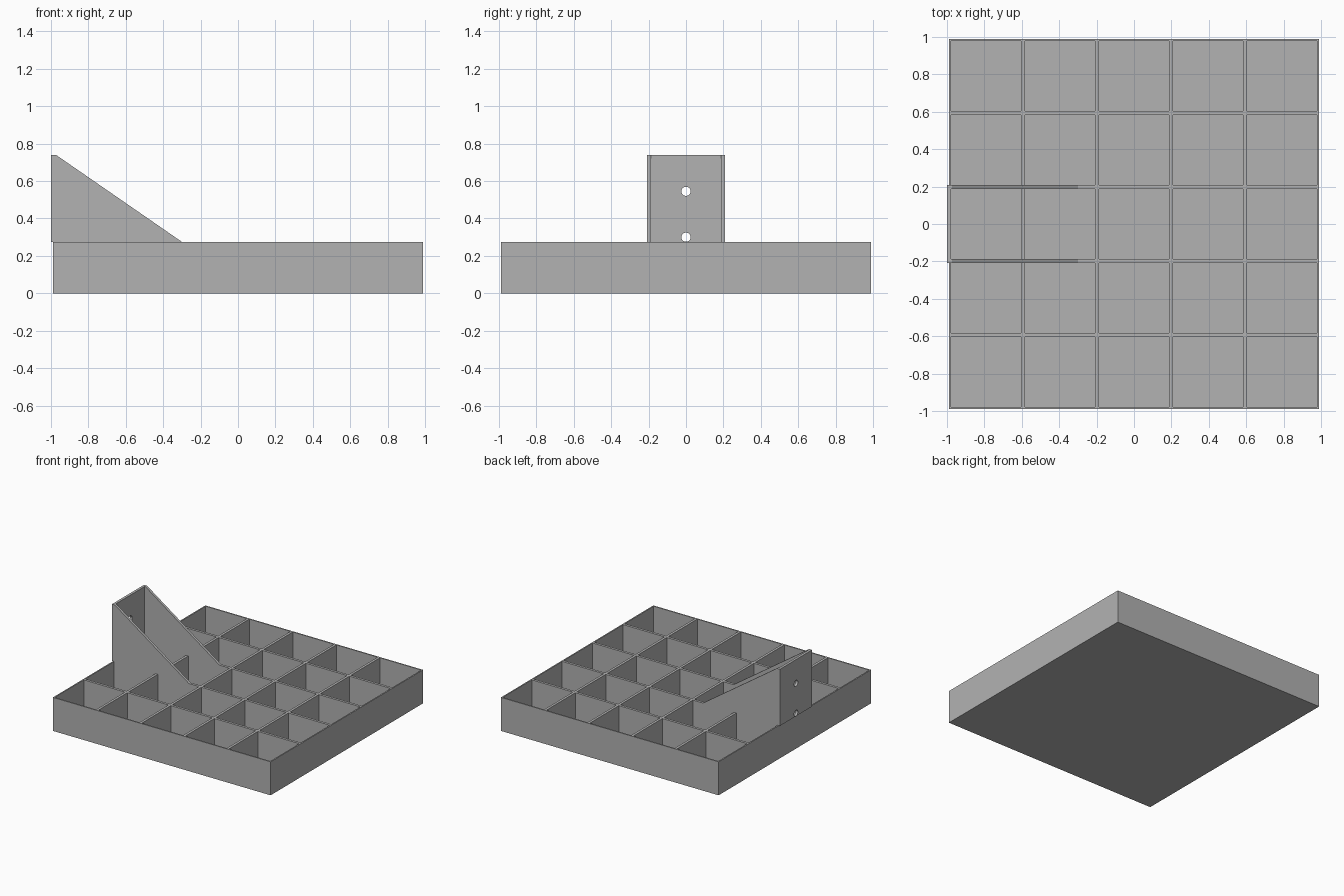
import bpy, bmesh
from math import pi
from mathutils import Matrix, Vector

cube = bpy.data.objects.get("Cube")
if cube:
    bpy.data.objects.remove(cube, do_unlink=True)

WALL = 0.021      # wall thickness
TRAY_H = 0.275    # tray height
TOP = 0.74        # bracket height
CELLS = 5
PITCH = (2 - WALL) / CELLS
SIDE = PITCH / 2 + WALL / 2   # outer half width of the bracket

grey = bpy.data.materials.new("plain grey")
grey.use_nodes = True
grey.diffuse_color = (0.448, 0.448, 0.448, 1)
grey.node_tree.nodes["Principled BSDF"].inputs["Base Color"].default_value = grey.diffuse_color


def finish(name, bm):
    bmesh.ops.recalc_face_normals(bm, faces=bm.faces)
    mesh = bpy.data.meshes.new(name)
    bm.to_mesh(mesh)
    bm.free()
    mesh.materials.append(grey)
    ob = bpy.data.objects.new(name, mesh)
    bpy.context.scene.collection.objects.link(ob)
    return ob


def prism(name, profile, y0, y1):
    """Extrude an x-z profile from y0 to y1."""
    bm = bmesh.new()
    face = bm.faces.new([bm.verts.new((x, y0, z)) for x, z in profile])
    new = bmesh.ops.extrude_face_region(bm, geom=[face])["geom"]
    verts = [v for v in new if isinstance(v, bmesh.types.BMVert)]
    bmesh.ops.translate(bm, verts=verts, vec=(0, y1 - y0, 0))
    return finish(name, bm)


# Tray: a grid whose cells are inset and pushed down into pockets
bm = bmesh.new()
bmesh.ops.create_grid(bm, x_segments=CELLS, y_segments=CELLS, size=1 - WALL / 2,
                      matrix=Matrix.Translation((0, 0, TRAY_H)))
cells = list(bm.faces)
rim = [e for e in bm.edges if e.is_boundary]
bmesh.ops.inset_individual(bm, faces=cells, thickness=WALL / 2, use_even_offset=True)
for v in {v for e in rim for v in e.verts}:
    for i in (0, 1):
        if abs(v.co[i]) > 1 - WALL:
            v.co[i] = 1 if v.co[i] > 0 else -1
for cell in cells:
    new = bmesh.ops.extrude_face_region(bm, geom=[cell])["geom"]
    bmesh.ops.translate(bm, verts=[v for v in new if isinstance(v, bmesh.types.BMVert)],
                        vec=(0, 0, WALL - TRAY_H))
    if cell.is_valid:
        bm.faces.remove(cell)
# Tray outer sides and underside
rim = [e for e in bm.edges if e.is_boundary]
new = bmesh.ops.extrude_edge_only(bm, edges=rim)["geom"]
for v in new:
    if isinstance(v, bmesh.types.BMVert):
        v.co.z = 0
bmesh.ops.contextual_create(bm, geom=[e for e in new if isinstance(e, bmesh.types.BMEdge)])
finish("divided_tray", bm)

# Bracket side gussets, standing on two of the dividers
gusset = [(-1, TRAY_H), (-0.3, TRAY_H), (-0.973, TOP), (-1, TOP)]
prism("left_gusset", gusset, SIDE - WALL, SIDE)
prism("right_gusset", gusset, -SIDE, WALL - SIDE)

# Bracket back plate with two screw holes
plate = prism("back_plate", [(-1, TRAY_H), (WALL - 1, TRAY_H), (WALL - 1, TOP), (-1, TOP)],
              WALL - SIDE, SIDE - WALL)
bm = bmesh.new()
for z in (0.3, 0.545):
    bmesh.ops.create_cone(bm, cap_ends=True, segments=32, radius1=0.0245, radius2=0.0245, depth=0.2,
                          matrix=Matrix.Translation((-1, 0, z)) @ Matrix.Rotation(pi / 2, 4, "Y"))
cutter = finish("hole_cutter", bm)
cutter.hide_render = True
mod = plate.modifiers.new("screw holes", "BOOLEAN")
mod.operation = "DIFFERENCE"
mod.solver = "EXACT"
mod.object = cutter
bpy.context.view_layer.objects.active = plate
bpy.ops.object.modifier_apply(modifier=mod.name)
bpy.data.objects.remove(cutter, do_unlink=True)
